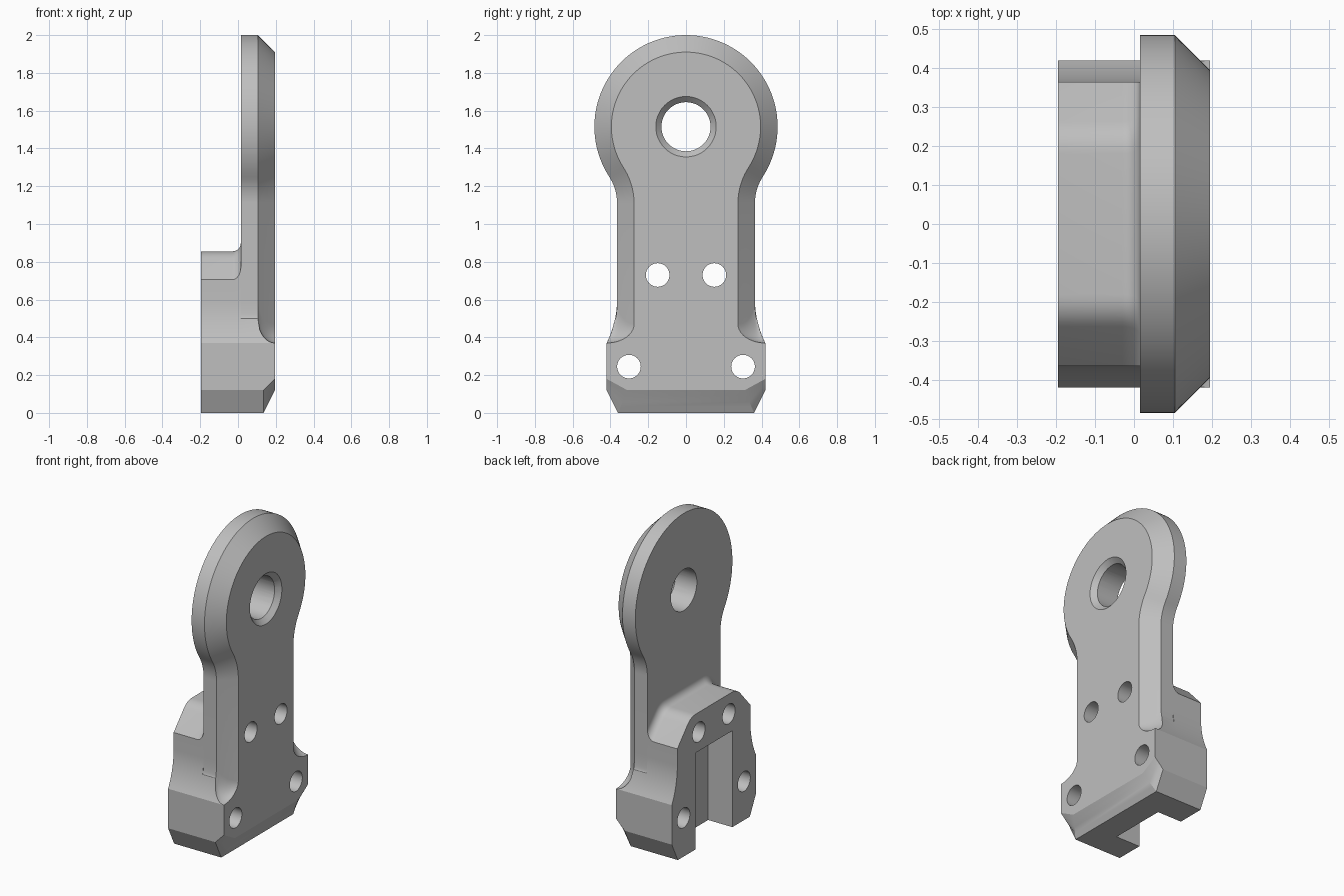
import bpy, bmesh
from math import sin, cos, pi, sqrt, asin

cube = bpy.data.objects.get("Cube")
if cube:
    bpy.data.objects.remove(cube)

metal = bpy.data.materials.new("plain_grey")
metal.use_nodes = True
GREY = (0.52, 0.52, 0.52, 1)
metal.diffuse_color = GREY
metal.node_tree.nodes["Principled BSDF"].inputs["Base Color"].default_value = GREY

# Shared dimensions
BACK, MID, RIM, FACE = -0.195, 0.015, 0.105, 0.195
NECK, FOOT = 0.365, 0.42
FLARE_LOW, FLARE_TOP = 0.37, 0.6
EYE_Z, EYE_R = 1.515, 0.485


def make_object(name, bm):
    bmesh.ops.recalc_face_normals(bm, faces=bm.faces)
    mesh = bpy.data.meshes.new(name)
    bm.to_mesh(mesh)
    bm.free()
    mesh.materials.append(metal)
    obj = bpy.data.objects.new(name, mesh)
    bpy.context.collection.objects.link(obj)
    return obj


def loft(name, sections):
    """Skin a list of (x, closed y-z outline) sections and cap both ends."""
    bm = bmesh.new()
    rings = [[bm.verts.new((x, y, z)) for y, z in pts] for x, pts in sections]
    for a, b in zip(rings, rings[1:]):
        for i in range(len(a)):
            j = (i + 1) % len(a)
            bm.faces.new((a[i], a[j], b[j], b[i]))
    bm.faces.new(rings[0])
    bm.faces.new(rings[-1])
    bmesh.ops.remove_doubles(bm, verts=bm.verts, dist=0.00005)
    return make_object(name, bm)


def mix(a, b, f):
    return a + (b - a) * f


def flare(z):
    """Half width of the concave side between foot and neck."""
    h, w = FLARE_TOP - FLARE_LOW, FOOT - NECK
    r = (h * h + w * w) / (2 * w)
    return NECK + r - sqrt(r * r - (FLARE_TOP - z) ** 2)


# Plate outline, inset by the rim chamfer as x rises
def plate_outline(x):
    t = max(0, x - RIM)
    s = t / (FACE - RIM)
    u = max(0, (x - 0.135) / 0.06)
    low = FLARE_LOW + 0.13 * (1 - sqrt(1 - (1 - s) ** 2))
    half = [(mix(0.36, 0.31, u), mix(0, 0.12, u)), (FOOT, mix(0.12, 0.18, u))]
    # flared side, then rounded run-out of the chamfer
    for i in range(8):
        z = mix(FLARE_LOW, low, i / 8)
        half.append((flare(z), z))
    wide = flare(low)
    for i in range(11):
        a = pi / 2 * i / 10
        half.append((wide - (wide - NECK + t) * sin(a), low + 0.1 * (1 - cos(a))))
    # concave shoulder, then round head
    r, z0, phi = 0.256, 1.11, asin(0.546)
    for i in range(11):
        a = pi - phi * i / 10
        half.append((NECK + r + (r + t) * cos(a), z0 + (r + t) * sin(a)))
    for i in range(1, 37):
        a = mix(-phi, pi / 2, i / 36)
        half.append(((EYE_R - t) * cos(a), EYE_Z + (EYE_R - t) * sin(a)))
    return half + [(-y, z) for y, z in reversed(half[:-1])]


plate = loft("eye_plate", [(x, plate_outline(x)) for x in
                           (MID, RIM, 0.115, 0.125, 0.135, 0.15, 0.165, 0.18, FACE)])


# Block outline, its top growing by d to form the fillet against the plate
def block_outline(d):
    half = [(0.36, 0), (FOOT, 0.12)]
    for i in range(13):
        z = mix(FLARE_LOW, FLARE_TOP, i / 12)
        half.append((flare(z), z))
    half.append((NECK, 0.705 + d / 0.669))
    cy, cz = 0.23 + 0.445 * d, 0.855 + d
    for i in range(7):
        f = i / 6
        half.append((cy + 0.05 * (0.669 * (1 - f) ** 2 - f * f),
                     cz - 0.05 * 0.743 * (1 - f) ** 2))
    return half + [(-y, z) for y, z in reversed(half)]


FILLET = 0.045
block_sections = [(BACK, block_outline(0))]
for i in range(9):
    a = pi / 2 * i / 8
    block_sections.append((MID - FILLET + FILLET * sin(a),
                           block_outline(FILLET * (1 - cos(a)))))
block = loft("mounting_block", block_sections)


# Cutters
def round_cutter(y, z, r, x0=-0.5, x1=0.5, r2=None):
    r2 = r if r2 is None else r2
    ring = [2 * pi * i / 48 for i in range(48)]
    return loft("hole_cutter", [(x, [(y + q * cos(a), z + q * sin(a)) for a in ring])
                                for x, q in ((x0, r), (x1, r2))])


def slot_cutter():
    return loft("slot_cutter", [(x, [(-0.185, -0.2), (0.185, -0.2),
                                     (0.185, 0.61), (-0.185, 0.61)])
                                for x in (-0.4, -0.025)])


def cut(obj, cutter):
    mod = obj.modifiers.new("cut", "BOOLEAN")
    mod.operation, mod.solver, mod.object = "DIFFERENCE", "EXACT", cutter
    bpy.ops.object.select_all(action="DESELECT")
    bpy.context.view_layer.objects.active = obj
    obj.select_set(True)
    bpy.ops.object.modifier_apply(modifier=mod.name)
    bpy.data.objects.remove(cutter)


# Screw holes, channel, bore and its countersink
for side in (-1, 1):
    for y, z in ((0.15, 0.73), (0.302, 0.245)):
        for part in (plate, block):
            cut(part, round_cutter(side * y, z, 0.0625))
cut(block, slot_cutter())
cut(plate, round_cutter(0, EYE_Z, 0.13))
cut(plate, round_cutter(0, EYE_Z, 0.12, FACE - 0.04, FACE + 0.01, 0.17))

for part in (plate, block):
    bpy.ops.object.select_all(action="DESELECT")
    bpy.context.view_layer.objects.active = part
    part.select_set(True)
    bpy.ops.object.shade_smooth_by_angle(angle=0.42)
